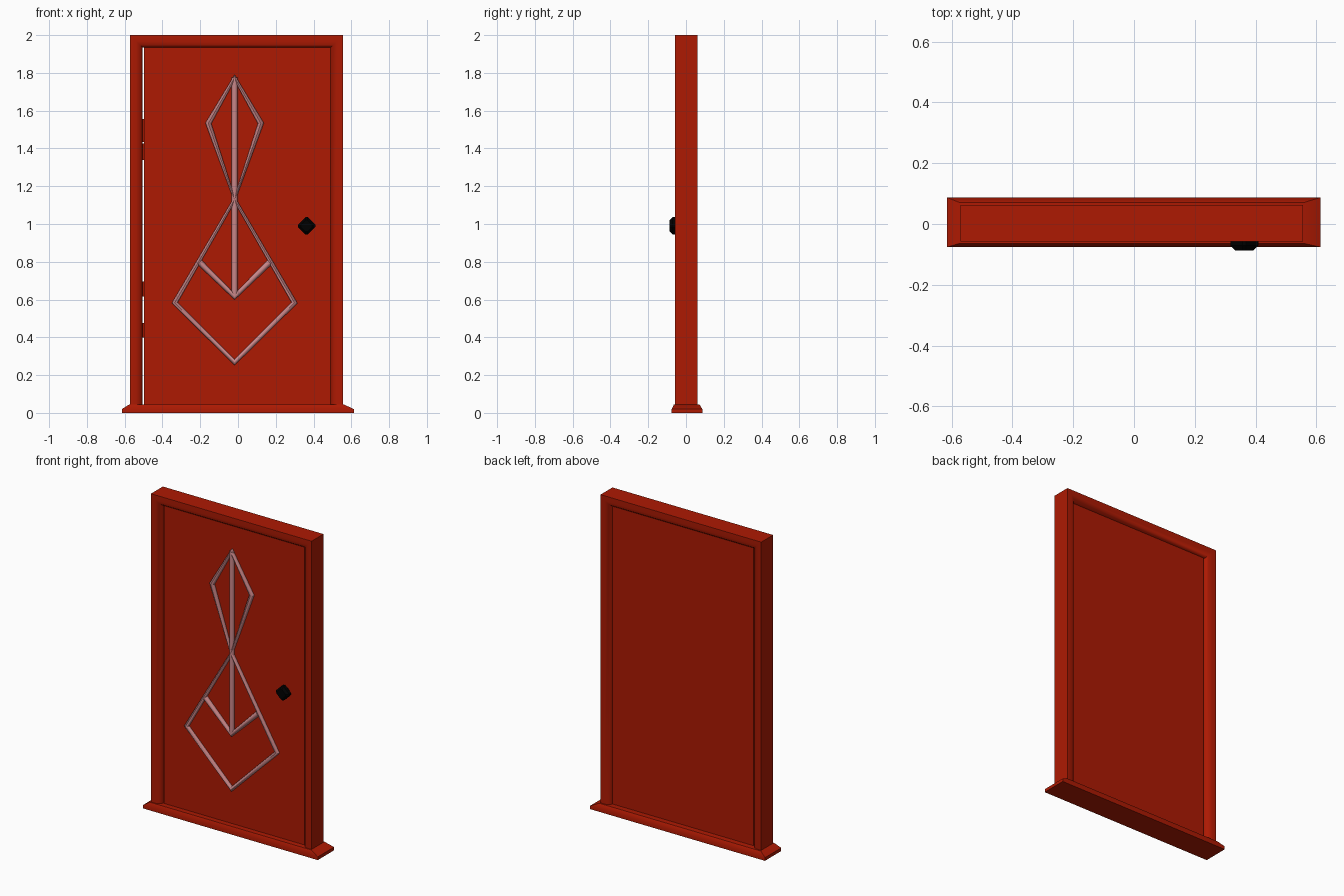
import bpy, bmesh, math
from mathutils import Matrix

if "Cube" in bpy.data.objects:
    bpy.data.objects.remove(bpy.data.objects["Cube"])


def material(name, rgb):
    m = bpy.data.materials.new(name)
    m.diffuse_color = (*rgb, 1)
    m.use_nodes = True
    m.node_tree.nodes["Principled BSDF"].inputs["Base Color"].default_value = m.diffuse_color
    return m


RED = material("red paint", (0.42, 0.010, 0.0008))
BLACK = material("black metal", (0.0, 0.0, 0.0))
PINK = material("pinkish metal", (0.58, 0.24, 0.25))


def shade(ob, angle):
    bpy.ops.object.select_all(action='DESELECT')
    ob.select_set(True)
    bpy.context.view_layer.objects.active = ob
    bpy.ops.object.shade_smooth_by_angle(angle=math.radians(angle))


def finish(name, bm, mat, smooth=None):
    bmesh.ops.recalc_face_normals(bm, faces=bm.faces)
    me = bpy.data.meshes.new(name)
    bm.to_mesh(me)
    bm.free()
    ob = bpy.data.objects.new(name, me)
    bpy.context.collection.objects.link(ob)
    me.materials.append(mat)
    if smooth:
        shade(ob, smooth)
    return ob


def loft(name, rings, mat, smooth=None):
    """Skin a list of equal-length closed rings and cap both ends."""
    bm = bmesh.new()
    vs = [[bm.verts.new(p) for p in r] for r in rings]
    n = len(vs[0])
    for a, b in zip(vs, vs[1:]):
        for i in range(n):
            j = (i + 1) % n
            bm.faces.new((a[i], a[j], b[j], b[i]))
    bm.faces.new(vs[0])
    bm.faces.new(vs[-1])
    return finish(name, bm, mat, smooth)


def rect(x0, x1, y0, y1, z):
    return [(x0, y0, z), (x1, y0, z), (x1, y1, z), (x0, y1, z)]


# Sill with a sloped, mitred upper edge
loft("sill", [rect(-0.615, 0.613, -0.076, 0.087, 0),
              rect(-0.615, 0.613, -0.076, 0.087, 0.02),
              rect(-0.575, 0.560, -0.064, 0.071, 0.045)], RED, 50)

# Frame: section rounded off toward the door, swept with mitred corners
XL, XR, TOP, BASE = -0.571, 0.556, 2.0, 0.04
section = [(0, -0.057), (0.032, -0.057), (0.052, -0.049), (0.065, -0.033),
           (0.065, 0.038), (0.052, 0.054), (0.032, 0.062), (0, 0.062)]
loft("door_frame", [[(XL + t, y, BASE) for t, y in section],
                    [(XL + t, y, TOP - t) for t, y in section],
                    [(XR - t, y, TOP - t) for t, y in section],
                    [(XR - t, y, BASE) for t, y in section]], RED, 50)

# Door leaf, leaving a thin gap on the hinge side
loft("door_leaf", [rect(-0.498, 0.490, -0.030, 0.035, 0.045),
                   rect(-0.498, 0.490, -0.030, 0.035, 1.934)], RED)

# Hinge knuckles in the gap
for i, (z0, z1) in enumerate([(1.34, 1.425), (1.435, 1.555),
                              (0.40, 0.475), (0.615, 0.695)]):
    bm = bmesh.new()
    bmesh.ops.create_cone(bm, cap_ends=True, segments=12, radius1=0.006,
                          radius2=0.006, depth=z1 - z0,
                          matrix=Matrix.Translation((-0.502, 0, (z0 + z1) / 2)))
    finish(f"hinge_knuckle_{i + 1}", bm, RED, 40)

# Diamond knob: stem, widening body and chamfered front
KX, KZ = 0.363, 0.99


def diamond(r, y, cut=0.006):
    pts = []
    for k in range(4):
        a = k * math.pi / 2
        for s in (-1, 1):
            u, v = r - cut, s * cut
            pts.append((KX + u * math.cos(a) - v * math.sin(a), y,
                        KZ + u * math.sin(a) + v * math.cos(a)))
    return pts


loft("door_knob", [diamond(0.026, -0.028), diamond(0.026, -0.046),
                   diamond(0.052, -0.054), diamond(0.052, -0.071),
                   diamond(0.036, -0.087)], BLACK)

# Decorative rods on the front, mirrored about the spine line
CX, RY = -0.018, -0.034
rods = {
    "upper_kite": ([(0, 1.775), (0.139, 1.533), (0, 1.13), (-0.139, 1.533)], True),
    "lower_kite": ([(0, 1.13), (0.317, 0.583), (0, 0.268), (-0.317, 0.583)], True),
    "inner_chevron": ([(-0.185, 0.797), (0, 0.615), (0.185, 0.797)], False),
    "centre_spine": ([(0, 1.775), (0, 0.615)], False),
}
for name, (pts, closed) in rods.items():
    cu = bpy.data.curves.new(name + "_rod", 'CURVE')
    cu.dimensions = '3D'
    cu.bevel_depth = 0.016
    cu.bevel_resolution = 4
    cu.use_fill_caps = True
    sp = cu.splines.new('POLY')
    sp.points.add(len(pts) - 1)
    for p, (x, z) in zip(sp.points, pts):
        p.co = (CX + x, RY, z, 1)
    sp.use_cyclic_u = closed
    ob = bpy.data.objects.new(name + "_rod", cu)
    bpy.context.collection.objects.link(ob)
    cu.materials.append(PINK)
    bpy.ops.object.select_all(action='DESELECT')
    ob.select_set(True)
    bpy.context.view_layer.objects.active = ob
    bpy.ops.object.convert(target='MESH')
    shade(bpy.context.object, 35)
